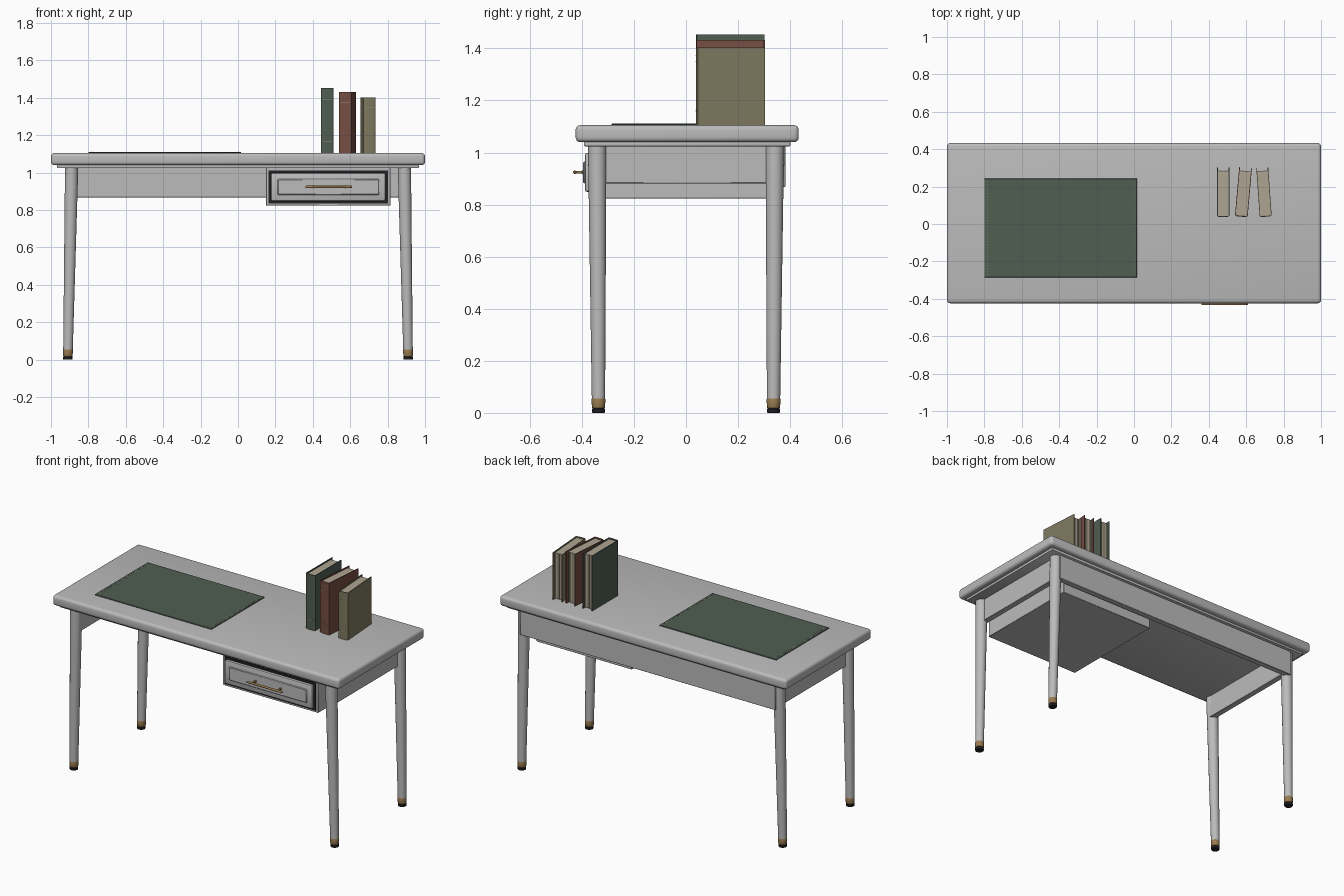
import bpy, bmesh, math
from mathutils import Vector, Matrix

old = bpy.data.objects.get("Cube")
if old:
    bpy.data.objects.remove(old, do_unlink=True)


def material(name, r, g, b):
    m = bpy.data.materials.new(name)
    m.use_nodes = True
    m.diffuse_color = (r, g, b, 1)
    m.node_tree.nodes["Principled BSDF"].inputs["Base Color"].default_value = (r, g, b, 1)
    return m


GREY = material("grey paint", 0.5, 0.5, 0.5)
BLACK = material("black rubber", 0.015, 0.015, 0.017)
BRASS = material("brass", 0.32, 0.2, 0.08)
GREEN = material("dark green", 0.08, 0.11, 0.085)
RED = material("brick red", 0.18, 0.075, 0.055)
OLIVE = material("olive", 0.21, 0.19, 0.115)
PAPER = material("paper", 0.42, 0.37, 0.28)
AGED = material("aged paper", 0.2, 0.17, 0.12)
THREAD = material("thread", 0.3, 0.29, 0.22)


def finish(name, bm, mat, smooth=False):
    bmesh.ops.recalc_face_normals(bm, faces=bm.faces)
    mesh = bpy.data.meshes.new(name)
    bm.to_mesh(mesh)
    bm.free()
    mesh.materials.append(mat)
    ob = bpy.data.objects.new(name, mesh)
    bpy.context.collection.objects.link(ob)
    if smooth:
        bpy.ops.object.select_all(action='DESELECT')
        ob.select_set(True)
        bpy.context.view_layer.objects.active = ob
        bpy.ops.object.shade_smooth_by_angle(angle=math.radians(40))
    return ob


def add_box(bm, x, y, z):
    lo, hi = Vector((x[0], y[0], z[0])), Vector((x[1], y[1], z[1]))
    place = Matrix.Translation((lo + hi) / 2) @ Matrix.Diagonal((*(hi - lo), 1))
    bmesh.ops.create_cube(bm, size=1, matrix=place)


def box(name, x, y, z, mat, bevel=0, segments=3):
    bm = bmesh.new()
    add_box(bm, x, y, z)
    if bevel:
        bmesh.ops.bevel(bm, geom=bm.edges[:], offset=bevel, segments=segments,
                        profile=0.5, affect='EDGES')
    return finish(name, bm, mat, bool(bevel))


def tube(name, rings, mat, sides=24):
    """Closed round solid through a list of (centre, radius), stacked along z."""
    bm = bmesh.new()
    loops = []
    for c, r in rings:
        loops.append([bm.verts.new((c[0] + r * math.cos(i * math.tau / sides),
                                    c[1] + r * math.sin(i * math.tau / sides), c[2]))
                      for i in range(sides)])
    for a, b in zip(loops, loops[1:]):
        for i in range(sides):
            j = (i + 1) % sides
            bm.faces.new((a[i], a[j], b[j], b[i]))
    bm.faces.new(loops[0])
    bm.faces.new(loops[-1])
    return finish(name, bm, mat, True)


# Desktop and the thin moulding beneath it
TOP = 1.105
box("desktop", (-1, 1), (-0.424, 0.433), (1.04, TOP), GREY, 0.018, 4)
box("under_moulding", (-0.967, 0.967), (-0.392, 0.401), (1.024, 1.042), GREY, 0.004, 2)

# Aprons: back and both sides, open at the front
box("back_apron", (-0.89, 0.89), (0.345, 0.382), (0.868, 1.026), GREY, 0.002, 1)
for side, s in (("left", 1), ("right", -1)):
    box(side + "_apron", sorted((s * 0.86, s * 0.897)), (-0.335, 0.345), (0.882, 1.026),
        GREY, 0.002, 1)

# Tapered, slightly splayed legs with brass ferrules and black feet
for sx, side in ((1, "left"), (-1, "right")):
    for sy, end in ((1, "back"), (-1, "front")):
        def at(z, r, sx=sx, sy=sy):
            return (sx * (0.91 - 0.02 * z), sy * (0.336 + 0.005 * z), z), r
        name = end + "_" + side
        tube(name + "_leg", [at(0.05, 0.0255), at(1.026, 0.0355)], GREY)
        tube(name + "_ferrule", [at(0.018, 0.024), at(0.021, 0.0255), at(0.053, 0.0265),
                                 at(0.056, 0.0255)], BRASS)
        tube(name + "_foot", [at(0, 0.0235), at(0.003, 0.0255), at(0.014, 0.0255),
                              at(0.018, 0.022)], BLACK)

# Drawer case, dark gap, drawer front with raised panel
box("drawer_case", (0.15, 0.815), (-0.365, 0.325), (0.824, 1.026), GREY, 0.002, 1)
box("drawer_gap", (0.164, 0.801), (-0.37, -0.363), (0.836, 1.011), BLACK)
box("drawer_front", (0.177, 0.788), (-0.388, -0.366), (0.849, 0.998), GREY, 0.008, 2)
box("drawer_panel", (0.212, 0.755), (-0.395, -0.386), (0.881, 0.966), GREY, 0.004, 1)

# Handle: round bar on two posts
HX, HY, HZ = 0.485, -0.4275, 0.924
bar = tube("handle_bar", [((0, 0, -0.125), 0.004), ((0, 0, -0.122), 0.0065),
                          ((0, 0, 0.122), 0.0065), ((0, 0, 0.125), 0.004)], BRASS, 16)
bar.data.transform(Matrix.Translation((HX, HY, HZ)) @ Matrix.Rotation(math.pi / 2, 4, 'Y'))
for side, s in (("left", 1), ("right", -1)):
    post = tube(side + "_handle_post", [((0, 0, 0), 0.009), ((0, 0, 0.004), 0.009),
                                        ((0, 0, 0.005), 0.005), ((0, 0, 0.036), 0.005)],
                BRASS, 16)
    post.data.transform(Matrix.Translation((HX + s * 0.088, -0.394, HZ))
                        @ Matrix.Rotation(math.pi / 2, 4, 'X'))

# Desk mat with stitching along the short ends
MAT_X, MAT_Y = (-0.8, 0.016), (-0.286, 0.243)
box("desk_mat", MAT_X, MAT_Y, (TOP, TOP + 0.006), GREEN, 0.002, 1)
bm = bmesh.new()
for x in (MAT_X[0] + 0.016, MAT_X[1] - 0.012):
    y = MAT_Y[0] + 0.012
    while y < MAT_Y[1] - 0.012:
        add_box(bm, (x - 0.0015, x + 0.0015), (y, y + 0.008), (TOP + 0.005, TOP + 0.007))
        y += 0.016
finish("mat_stitching", bm, THREAD)


def book(name, x, y, width, depth, height, turn, mat):
    """Upright book: two boards, rounded spine, layered pages, spine bands."""
    half, board = width / 2, 0.004
    place = Matrix.Translation((x, y, TOP)) @ Matrix.Rotation(math.radians(turn), 4, 'Z')
    parts = []
    for side, s in (("left", 1), ("right", -1)):
        parts.append(box(name + "_" + side + "_board",
                         sorted((s * half, s * (half - board))),
                         (-depth / 2 + 0.004, depth / 2), (0, height), mat))
    # Spine: shallow arc extruded upward
    bm = bmesh.new()
    arc = [(half * math.cos(a), -depth / 2 + 0.006 - 0.006 * math.sin(a))
           for a in (math.pi * i / 8 for i in range(9))]
    base = bm.faces.new([bm.verts.new((px, py, 0)) for px, py in arc])
    up = bmesh.ops.extrude_face_region(bm, geom=[base])
    bmesh.ops.translate(bm, vec=(0, 0, height),
                        verts=[v for v in up["geom"] if isinstance(v, bmesh.types.BMVert)])
    parts.append(finish(name + "_spine", bm, mat, True))
    # Page block with slightly uneven darker leaves at the fore edge
    inner = half - board
    parts.append(box(name + "_pages", (-inner, inner), (-depth / 2 + 0.006, depth / 2 - 0.018),
                     (0.004, height - 0.008), PAPER))
    bm = bmesh.new()
    count = 5
    for i in range(count):
        px = -inner + 2 * inner * (i + 0.5) / count
        add_box(bm, (px - 0.002, px + 0.002), (depth / 2 - 0.02, depth / 2 - 0.016),
                (0.004, height - 0.008))
    parts.append(finish(name + "_leaf_edges", bm, AGED))
    # Thin bands on the spine
    bm = bmesh.new()
    for z in (0.18 * height, 0.82 * height):
        add_box(bm, (-half * 0.75, half * 0.75), (-depth / 2 - 0.0005, -depth / 2 + 0.004),
                (z - 0.001, z + 0.001))
    parts.append(finish(name + "_spine_bands", bm, THREAD))
    for p in parts:
        p.data.transform(place)


book("green_book", 0.477, 0.17, 0.066, 0.264, 0.348, 0, GREEN)
book("red_book", 0.585, 0.17, 0.068, 0.262, 0.327, -5, RED)
book("olive_book", 0.695, 0.17, 0.064, 0.262, 0.298, 4, OLIVE)
